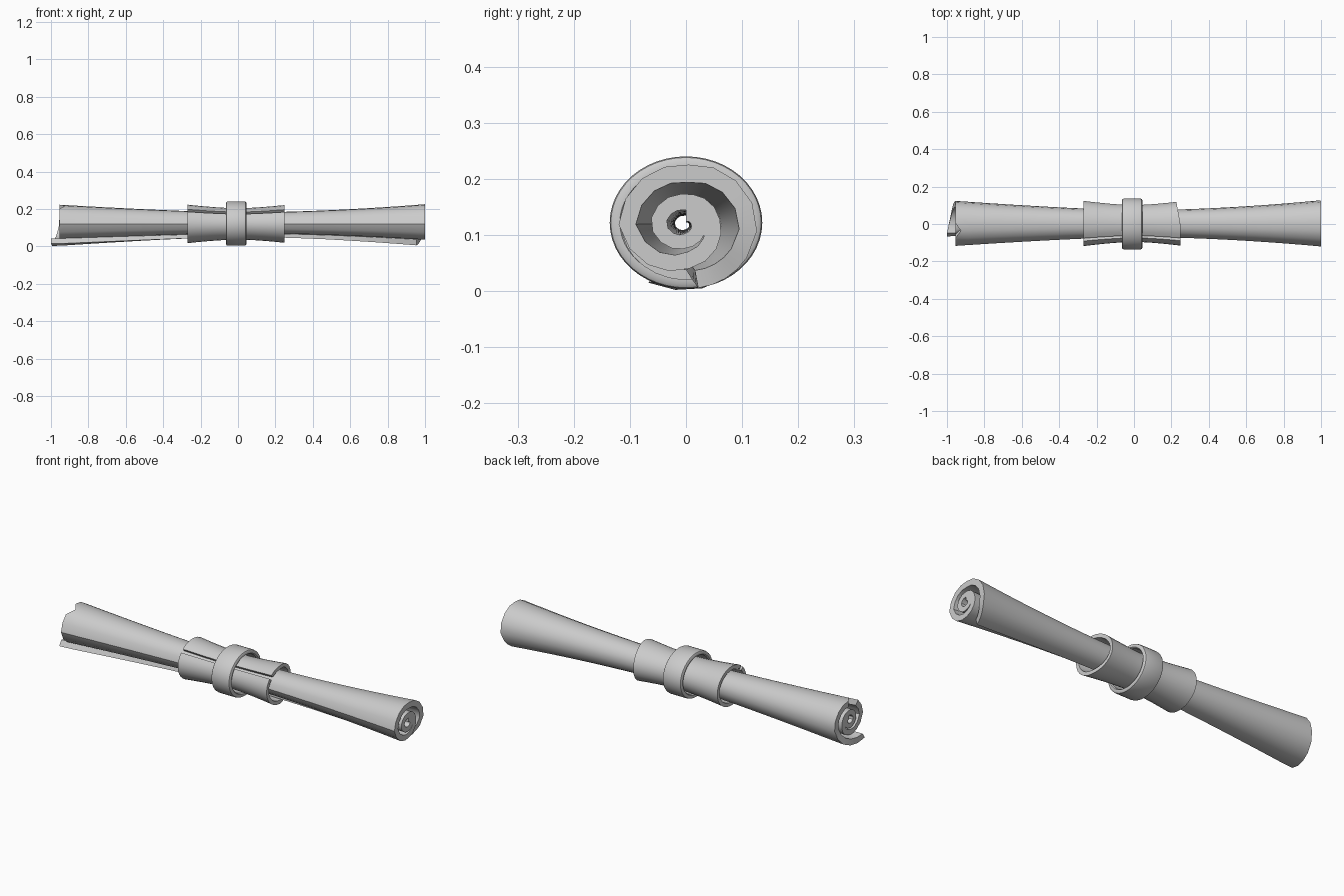
import bpy, bmesh, math

if "Cube" in bpy.data.objects:
    bpy.data.objects.remove(bpy.data.objects["Cube"])

AXIS_Z = 0.12

mat = bpy.data.materials.new("plain_grey")
mat.use_nodes = True
grey = (0.6, 0.6, 0.6, 1)
mat.diffuse_color = grey
mat.node_tree.nodes["Principled BSDF"].inputs["Base Color"].default_value = grey


def tube_grid(name, point, rows, cols, closed_rows, angle=35):
    """Skin a grid whose columns wrap round; cap both ends unless rows wrap too."""
    bm = bmesh.new()
    grid = [[bm.verts.new(point(i, j)) for j in range(cols)] for i in range(rows)]
    for i in range(rows if closed_rows else rows - 1):
        a, b = grid[i], grid[(i + 1) % rows]
        for j in range(cols):
            k = (j + 1) % cols
            bm.faces.new((a[j], a[k], b[k], b[j]))
    if not closed_rows:
        # cap the two long edges with strips of quads
        for row in (grid[0], grid[-1]):
            for j in range(cols // 2 - 1):
                bm.faces.new((row[j], row[j + 1], row[cols - 2 - j], row[cols - 1 - j]))
    bmesh.ops.recalc_face_normals(bm, faces=bm.faces)
    mesh = bpy.data.meshes.new(name)
    bm.to_mesh(mesh)
    bm.free()
    obj = bpy.data.objects.new(name, mesh)
    bpy.context.collection.objects.link(obj)
    mesh.materials.append(mat)
    bpy.ops.object.select_all(action='DESELECT')
    obj.select_set(True)
    bpy.context.view_layer.objects.active = obj
    bpy.ops.object.shade_smooth_by_angle(angle=math.radians(angle))
    return obj


def lerp(a, b, f):
    return a + (b - a) * f


def sheet(name, place, turns, lengths):
    """Thick sheet: each row is a loop along the outer side and back on the inner."""
    def point(i, j):
        outer = j <= lengths
        f = (j if outer else 2 * lengths + 1 - j) / lengths
        return place(i / turns, f, 1 if outer else -1)
    return tube_grid(name, point, turns + 1, 2 * (lengths + 1), False)


# Rolled scroll: spiral radius at each quarter turn, starting from the loose edge
RADII = [0.103, 0.112, 0.089, 0.105, 0.066, 0.047, 0.038, 0.050, 0.030, 0.022, 0.016]


def spiral_radius(t):
    q = t * 4
    if q < 0:
        return RADII[0] - 0.02 * q
    k = min(int(q), len(RADII) - 2)
    return lerp(RADII[k], RADII[k + 1], q - k)


def pinch(x):
    return 0.58 + 0.42 * abs(x) ** (1.35 if x < 0 else 1.8)


def scroll_point(u, f, side):
    t = lerp(-0.09, 2.5, u)
    skew = 0.045 * max(0, min(1, (0.25 - t) / 0.33))
    notch = 0.03 if abs(t - 0.56) < 0.03 else 0
    x = lerp(-0.955 - skew + notch, 1 - skew, f)
    # the loose edge is slightly twisted along the scroll
    t += 0.12 * f * max(0, 1 - u * 10)
    r = (spiral_radius(t) + side * lerp(0.0165, 0.013, u)) * pinch(max(-0.97, x))
    a = t * math.tau
    return (x, r * math.sin(a), AXIS_Z - r * math.cos(a))


sheet("rolled_scroll", scroll_point, 40, 28)


# Split sleeve: one open turn with a slit on the upper front
def sleeve_point(u, f, side):
    a = math.radians(lerp(51, 401, u))
    back = max(0, -math.sin(a))
    x = lerp(-0.27, 0.248 - 0.022 * back, f)
    s = 0.82 + 0.18 * (abs(x) / 0.26) ** 1.5
    inset = 0 if side > 0 else 0.019
    return (x, 0.003 - (0.12 * s - inset) * math.sin(a),
            AXIS_Z + (0.102 * s - inset) * math.cos(a))


sheet("split_sleeve", sleeve_point, 28, 10)

# Clasp ring: bevelled profile of (x, depth below the outer surface)
PROFILE = [(-0.065, 0.008), (-0.061, 0.002), (-0.053, 0), (0.033, 0), (0.041, 0.002),
           (0.045, 0.008), (0.045, 0.018), (0.039, 0.023), (-0.059, 0.023), (-0.065, 0.018)]
RING_SIDES = 48


def ring_point(i, j):
    x, depth = PROFILE[j]
    a = math.tau * i / RING_SIDES
    return (x, (0.136 - depth) * math.cos(a), 0.122 + (0.118 - depth) * math.sin(a))


tube_grid("clasp_ring", ring_point, RING_SIDES, len(PROFILE), True)
